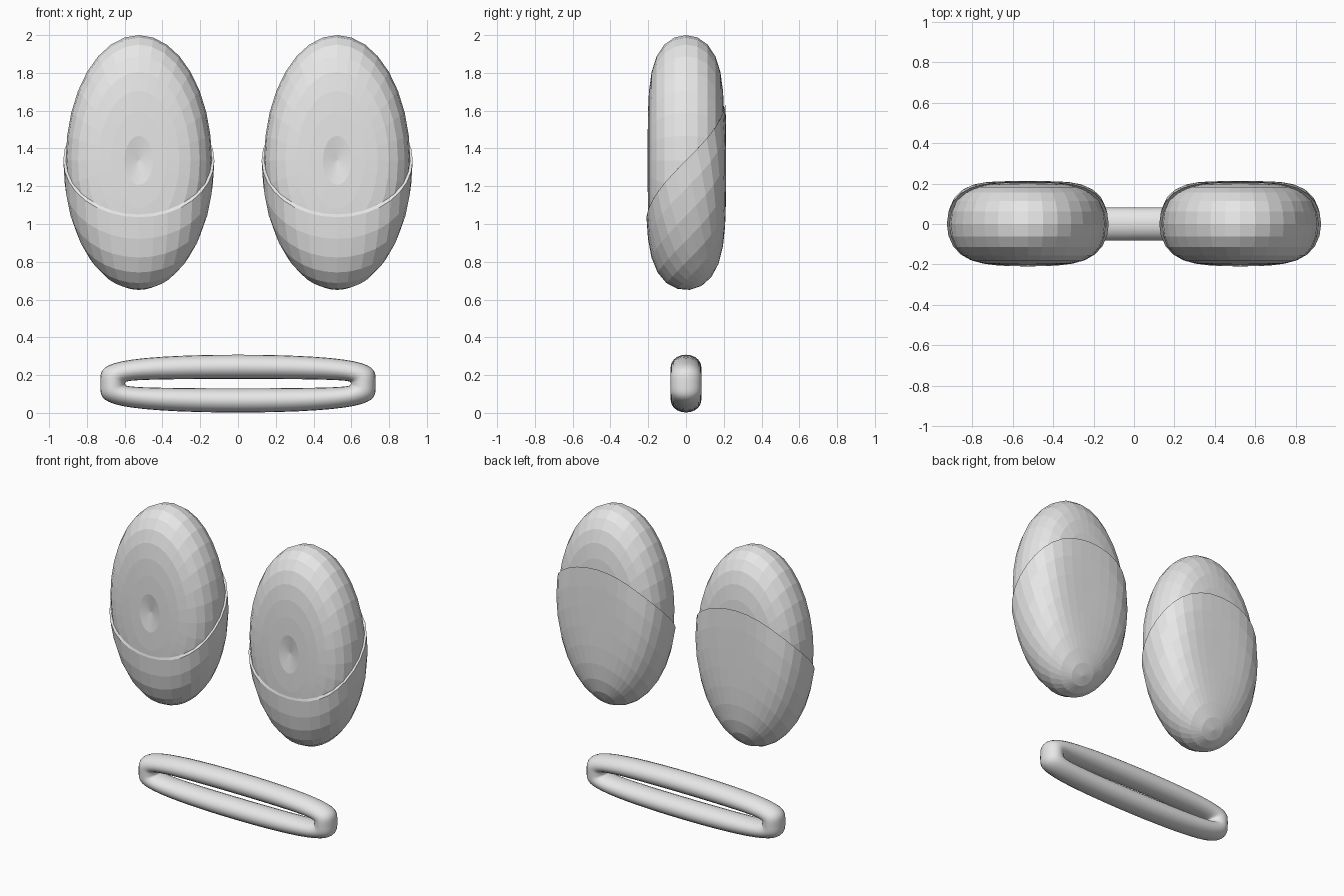
import bpy, bmesh, math
from mathutils import Matrix

if "Cube" in bpy.data.objects:
    bpy.data.objects.remove(bpy.data.objects["Cube"])

grey = bpy.data.materials.new("light grey")
grey.diffuse_color = (0.8, 0.8, 0.8, 1)
grey.use_nodes = True
grey.node_tree.nodes["Principled BSDF"].inputs["Base Color"].default_value = grey.diffuse_color

EYE_X, EYE_Z = 0.525, 1.337


def finish(bm, name, smooth=False):
    bmesh.ops.recalc_face_normals(bm, faces=bm.faces[:])
    mesh = bpy.data.meshes.new(name)
    bm.to_mesh(mesh)
    bm.free()
    obj = bpy.data.objects.new(name, mesh)
    bpy.context.collection.objects.link(obj)
    mesh.materials.append(grey)
    for p in mesh.polygons:
        p.use_smooth = smooth
    return obj


def squash(bm, cx, rx, ry, rz):
    """Turn a unit ball into a flat-fronted oval pad."""
    for v in bm.verts:
        x, y, z = v.co
        v.co = (cx + x * rx, math.sin(math.pi / 2 * y) * ry, EYE_Z + z * rz)


def eye(side, cx):
    # Ball with its pole facing forward
    bm = bmesh.new()
    bmesh.ops.create_uvsphere(bm, u_segments=32, v_segments=16, radius=1,
                              matrix=Matrix.Rotation(math.pi / 2, 4, 'X'))
    pole = min(bm.verts, key=lambda v: v.co.y)
    squash(bm, cx, 0.387, 0.203, 0.663)
    pole.co.y += 0.02        # shallow dished pupil
    finish(bm, side + "_eye")


def eyelid(side, cx):
    # Lower half of a slightly larger ball, tilted up towards the back
    bm = bmesh.new()
    bmesh.ops.create_uvsphere(bm, u_segments=32, v_segments=16, radius=1)
    bmesh.ops.delete(bm, geom=[v for v in bm.verts if v.co.z > 0.01], context='VERTS')
    # Rim turned inwards onto the eye
    rim = [e for e in bm.edges if e.is_boundary]
    new = bmesh.ops.extrude_edge_only(bm, edges=rim)["geom"]
    for v in new:
        if isinstance(v, bmesh.types.BMVert):
            v.co *= 0.95
    bmesh.ops.rotate(bm, verts=bm.verts[:], matrix=Matrix.Rotation(math.radians(26), 3, 'X'))
    squash(bm, cx, 0.4, 0.212, 0.687)
    finish(bm, side + "_eyelid")


def mouth():
    # Long flattened ring with an oval tube section
    bm = bmesh.new()
    n, m = 64, 20
    rings = []
    for i in range(n):
        t = 2 * math.pi * i / n
        px, pz = math.sin(math.pi / 2 * math.cos(t)), math.sin(t)
        ring = []
        for j in range(m):
            s = 2 * math.pi * j / m
            d = math.cos(s)
            ring.append(bm.verts.new(((0.663 + 0.066 * d) * px, 0.081 * math.sin(s),
                                      0.155 + (0.089 + 0.064 * d) * pz)))
        rings.append(ring)
    for i in range(n):
        a, b = rings[i], rings[(i + 1) % n]
        for j in range(m):
            k = (j + 1) % m
            bm.faces.new((a[j], b[j], b[k], a[k]))
    finish(bm, "mouth", smooth=True)


for side, sign in (("left", -1), ("right", 1)):
    eye(side, sign * EYE_X)
    eyelid(side, sign * EYE_X)
mouth()
